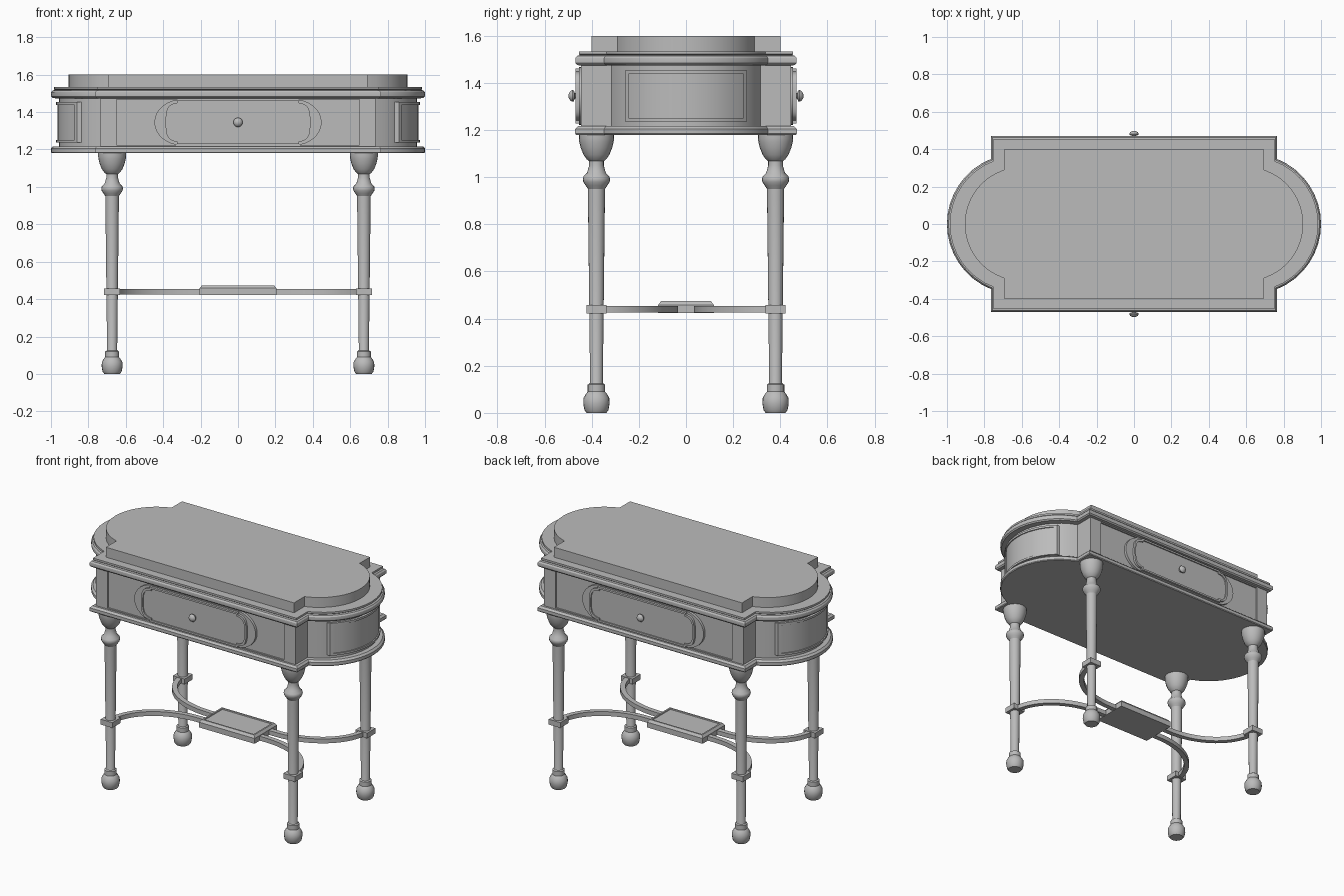
import bpy, bmesh
from math import sin, cos, pi, acos, radians

cube = bpy.data.objects.get("Cube")
if cube:
    bpy.data.objects.remove(cube, do_unlink=True)

grey = bpy.data.materials.new("plain grey")
grey.use_nodes = True
grey.diffuse_color = (0.5, 0.5, 0.5, 1)
grey.node_tree.nodes["Principled BSDF"].inputs["Base Color"].default_value = (0.5, 0.5, 0.5, 1)


def loft(name, rings, caps=True):
    """Skin closed rings of equal point count; without caps the last joins the first."""
    bm = bmesh.new()
    vs = [[bm.verts.new(p) for p in ring] for ring in rings]
    n = len(vs[0])
    pairs = list(zip(vs, vs[1:])) + ([] if caps else [(vs[-1], vs[0])])
    for low, high in pairs:
        for i in range(n):
            j = (i + 1) % n
            bm.faces.new((low[i], low[j], high[j], high[i]))
    if caps:
        bm.faces.new(vs[0])
        bm.faces.new(vs[-1])
    bmesh.ops.recalc_face_normals(bm, faces=bm.faces)
    mesh = bpy.data.meshes.new(name)
    bm.to_mesh(mesh)
    bm.free()
    mesh.materials.append(grey)
    ob = bpy.data.objects.new(name, mesh)
    bpy.context.collection.objects.link(ob)
    bpy.ops.object.select_all(action='DESELECT')
    ob.select_set(True)
    bpy.context.view_layer.objects.active = ob
    bpy.ops.object.shade_smooth_by_angle(angle=radians(32))
    return ob


def notched(a, b, cx, rx, ry, p=1.0, n=16):
    """Rectangle a by b with a rounded bulge on each short end."""
    t0 = acos(((a - cx) / rx) ** (1 / p))
    half = [(a, -b)]
    for i in range(n + 1):
        t = -t0 + 2 * t0 * i / n
        s = 1 if t > 0 else -1
        half.append((cx + rx * cos(t) ** p, s * ry * abs(sin(t)) ** p))
    half.append((a, b))
    return half + [(-x, -y) for x, y in half]


def rect(a, b):
    return [(a, -b), (a, b), (-a, b), (-a, -b)]


def flat(points, z):
    return [(x, y, z) for x, y in points]


def table(d, z):
    return flat(notched(0.765 - d, 0.47 - d, 0.625, 0.375 - d, 0.375 - d), z)


def lathe(name, profile, place, sides=20):
    return loft(name, [[place(r * cos(2 * pi * i / sides), r * sin(2 * pi * i / sides), h)
                        for i in range(sides)] for r, h in profile])


# Case: base moulding, apron body, top moulding and raised top
loft("base_moulding", [table(0.004, 1.18), table(0, 1.185), table(0, 1.205), table(0.012, 1.217)])
body = notched(0.735, 0.436, 0.62, 0.337, 0.337)
loft("apron_body", [flat(body, 1.21), flat(body, 1.48)])
loft("top_moulding", [table(d, z) for d, z in (
    (0.025, 1.473), (0.008, 1.476), (0.001, 1.484), (0, 1.495), (0.001, 1.506), (0.008, 1.515),
    (0.02, 1.518), (0.015, 1.522), (0.015, 1.534))])
raised = notched(0.693, 0.4, 0.6, 0.305, 0.305)
loft("raised_top", [flat(raised, 1.53), flat(raised, 1.6)])

# Front and back: border, backing plate, framed drawer panel and knob
MID = 1.345
for side, s in (("front", -1), ("back", 1)):
    def face(points, y):
        return [(x, s * y, MID + z) for x, z in points]

    def frame(name, outer, inner, y0, y1):
        loft(name, [face(outer, y0), face(outer, y1), face(inner, y1), face(inner, y0)], False)

    frame(side + "_border", rect(0.735, 0.132), rect(0.65, 0.121), 0.43, 0.445)
    backing = notched(0.301, 0.123, 0.3, 0.147, 0.123)
    loft(side + "_backing_plate", [face(backing, 0.43), face(backing, 0.453)])
    outer = notched(0.325, 0.116, 0.3, 0.087, 0.104, 0.6)
    inner = notched(0.313, 0.104, 0.288, 0.087, 0.092, 0.6)
    frame(side + "_drawer_frame", outer, inner, 0.44, 0.468)
    loft(side + "_drawer_panel", [face(inner, 0.44), face(inner, 0.46)])
    lathe(side + "_knob", [(0.012, 0.455), (0.012, 0.472), (0.023, 0.476), (0.025, 0.482),
                           (0.02, 0.491), (0.008, 0.498)],
          lambda u, v, h: (u, s * h, MID + v))

# Ends: curved panel inside a curved frame
for side, s in (("left", 1), ("right", -1)):
    def bend(y, z, r):
        return (s * (0.62 + (r * r - y * y) ** 0.5), y, MID + z)

    def bent_rect(w, h, r, n=12):
        ys = [-w + 2 * w * i / n for i in range(n + 1)]
        return [bend(y, -h, r) for y in ys] + [bend(y, h, r) for y in reversed(ys)]

    loft(side + "_end_frame", [bent_rect(0.258, 0.108, 0.33), bent_rect(0.258, 0.108, 0.352),
                               bent_rect(0.243, 0.094, 0.352), bent_rect(0.243, 0.094, 0.33)], False)
    loft(side + "_end_panel", [[bend(y, -0.096, 0.33), bend(y, 0.096, 0.33),
                                bend(y, 0.096, 0.345), bend(y, -0.096, 0.345)]
                               for y in [-0.245 + 0.49 * i / 12 for i in range(13)]])

# Turned legs, collars and curved stretchers
LX, LY = 0.673, 0.38
leg_profile = [
    (0.042, 0), (0.051, 0.012), (0.056, 0.04), (0.055, 0.063), (0.044, 0.082), (0.037, 0.09),
    (0.037, 0.12), (0.029, 0.125), (0.027, 0.13), (0.036, 0.915), (0.036, 0.95), (0.046, 0.965),
    (0.056, 0.98), (0.058, 0.992), (0.055, 1.003), (0.04, 1.018), (0.031, 1.05), (0.031, 1.068),
    (0.041, 1.076), (0.055, 1.095), (0.067, 1.125), (0.073, 1.15), (0.075, 1.165), (0.075, 1.182)]
for sx, xn in ((1, "left"), (-1, "right")):
    for sy, yn in ((-1, "front"), (1, "back")):
        tag = yn + "_" + xn
        lathe(tag + "_leg", leg_profile, lambda u, v, h: (sx * LX + u, sy * LY + v, h))
        block = [(sx * LX + x, sy * LY + y) for x, y in rect(0.043, 0.043)]
        loft(tag + "_collar", [flat(block, 0.422), flat(block, 0.457)])

        def rail(o, n=18):
            arc = [(LX - 0.42 + (0.42 + o) * cos(pi / 2 * i / n),
                    LY - (0.33 + o) * sin(pi / 2 * i / n)) for i in range(n + 1)]
            return [(sx * x, sy * y) for x, y in arc + [(0.15, LY - 0.33 - o)]]

        strip = rail(0.016) + rail(-0.016)[::-1]
        loft(tag + "_stretcher", [flat(strip, 0.425), flat(strip, 0.454)])

# Centre tray with a stepped rim and sunken top
loft("centre_tray", [flat(rect(0.205 - d, 0.118 - d), z) for d, z in (
    (0, 0.423), (0, 0.458), (0.012, 0.474), (0.022, 0.474), (0.024, 0.468))])
